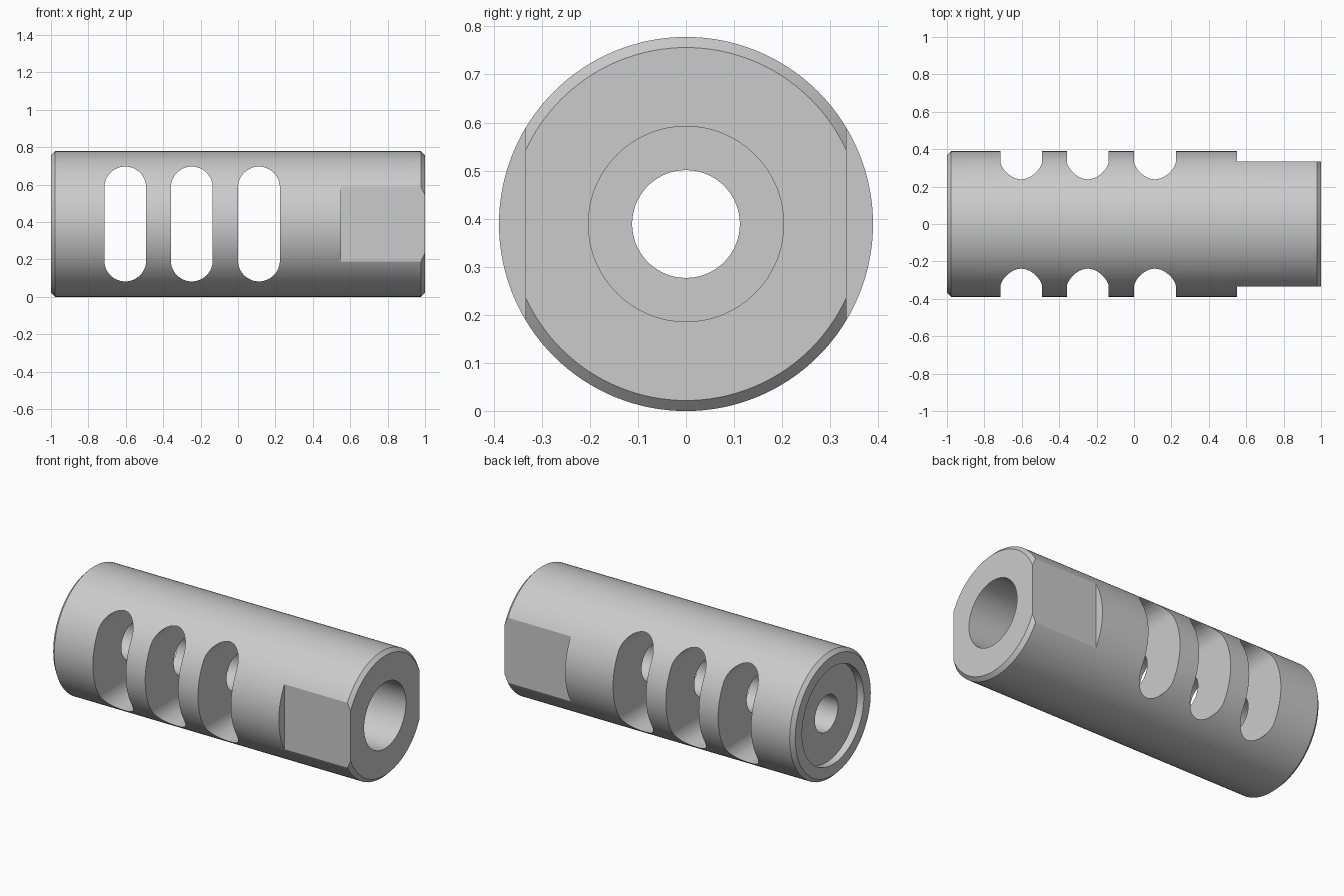
import bpy, bmesh, math
from mathutils import Matrix, Vector

cube = bpy.data.objects.get("Cube")
if cube:
    bpy.data.objects.remove(cube, do_unlink=True)

R = 0.389          # body radius, also height of the axis
BORE = 0.112
SEGMENTS = 128

steel = bpy.data.materials.new("plain grey steel")
steel.use_nodes = True
GREY = (0.6, 0.6, 0.6, 1)
steel.diffuse_color = GREY
steel.node_tree.nodes["Principled BSDF"].inputs["Base Color"].default_value = GREY


def make_object(name, bm):
    bmesh.ops.recalc_face_normals(bm, faces=bm.faces)
    mesh = bpy.data.meshes.new(name)
    bm.to_mesh(mesh)
    bm.free()
    mesh.materials.append(steel)
    obj = bpy.data.objects.new(name, mesh)
    bpy.context.collection.objects.link(obj)
    return obj


def cut(target, cutter):
    cutter.hide_render = True
    mod = target.modifiers.new("cut", "BOOLEAN")
    mod.operation = "DIFFERENCE"
    mod.solver = "EXACT"
    mod.object = cutter
    bpy.context.view_layer.objects.active = target
    bpy.ops.object.modifier_apply(modifier=mod.name)
    bpy.data.objects.remove(cutter, do_unlink=True)


# Turned body: chamfered ends, shallow rear recess, bore and wide socket
profile = [(-1, R - 0.022), (-0.978, R), (0.978, R), (1, R - 0.022),
           (1, 0.203), (0.45, 0.203), (0.45, BORE),
           (-0.955, BORE), (-0.955, 0.3), (-1, 0.3)]
bm = bmesh.new()
rings = []
for x, r in profile:
    angles = [2 * math.pi * i / SEGMENTS for i in range(SEGMENTS)]
    rings.append([bm.verts.new((x, r * math.cos(a), R + r * math.sin(a))) for a in angles])
for k, ring in enumerate(rings):
    nxt = rings[(k + 1) % len(rings)]
    for i in range(SEGMENTS):
        j = (i + 1) % SEGMENTS
        bm.faces.new((ring[i], ring[j], nxt[j], nxt[i]))
body = make_object("ported_body", bm)

# Three round-ended side ports passing straight through
for x in (-0.603, -0.247, 0.112):
    bm = bmesh.new()
    outline = []
    for end in (1, -1):
        for i in range(25):
            a = math.pi * i / 24 + (0 if end > 0 else math.pi)
            outline.append(bm.verts.new((x + 0.112 * math.cos(a), -0.6,
                                         R + end * 0.195 + 0.112 * math.sin(a))))
    face = bm.faces.new(outline)
    out = bmesh.ops.extrude_face_region(bm, geom=[face])
    bmesh.ops.translate(bm, vec=(0, 1.2, 0),
                        verts=[v for v in out["geom"] if isinstance(v, bmesh.types.BMVert)])
    cut(body, make_object("port_cutter", bm))

# Wrench flats on both sides of the socket end
for side in (-1, 1):
    bm = bmesh.new()
    bmesh.ops.create_cube(bm, size=1, matrix=Matrix.Translation(
        Vector((1.05, side * (0.334 + 0.5), R))))
    cut(body, make_object("flat_cutter", bm))

body.select_set(True)
bpy.context.view_layer.objects.active = body
bpy.ops.object.shade_smooth_by_angle(angle=math.radians(25))
